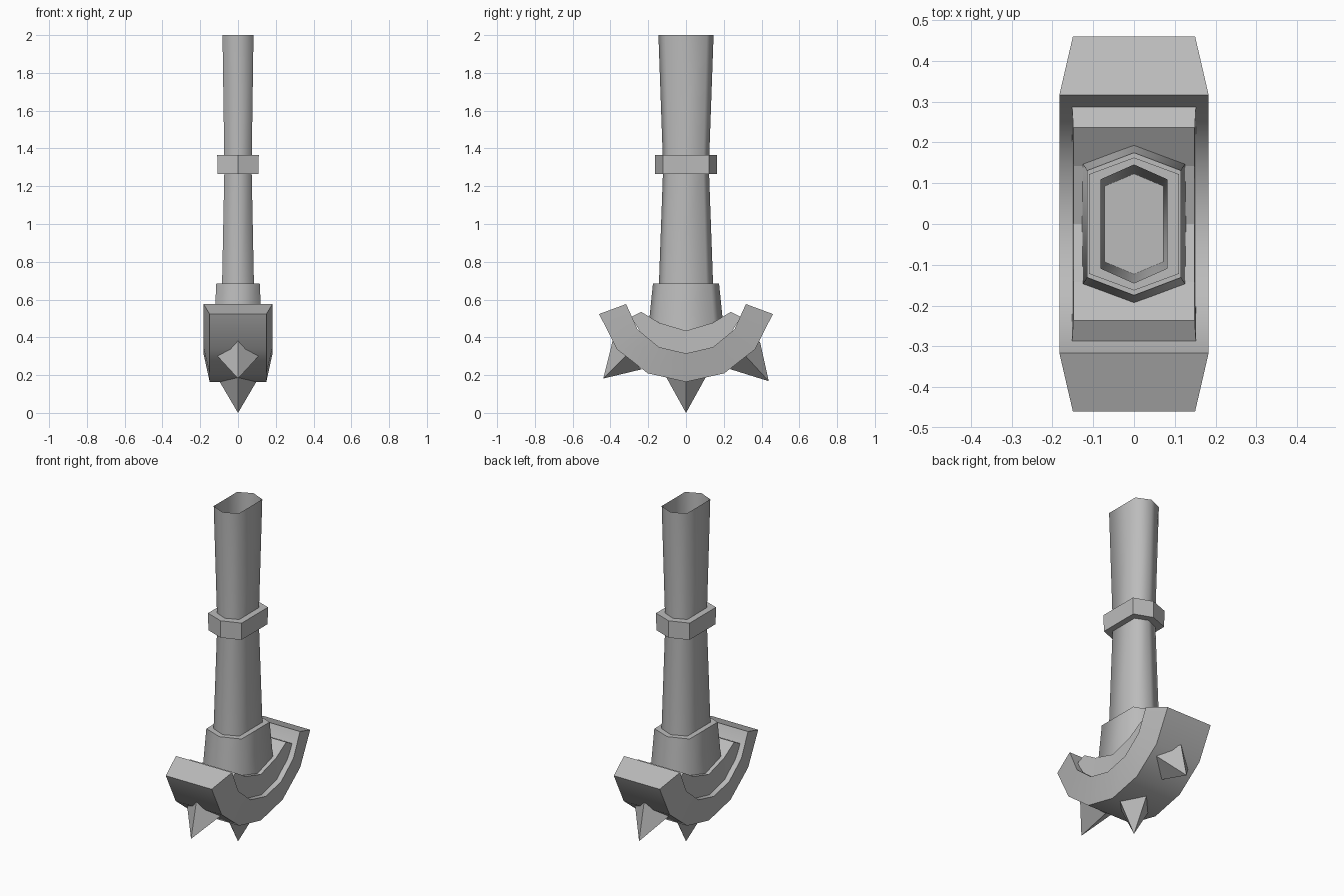
import bpy, bmesh
from math import sin, cos, radians
from mathutils import Vector

cube = bpy.data.objects.get("Cube")
if cube:
    bpy.data.objects.remove(cube)

metal = bpy.data.materials.new("grey metal")
metal.use_nodes = True
GREY = (0.5, 0.5, 0.5, 1)
metal.diffuse_color = GREY
metal.node_tree.nodes["Principled BSDF"].inputs["Base Color"].default_value = GREY


def loft(name, rings, smooth=0, cap_start=True, cap_end=True):
    """Skin a chain of equally sized point rings into one object."""
    bm = bmesh.new()
    loops = [[bm.verts.new(p) for p in ring] for ring in rings]
    for a, b in zip(loops, loops[1:]):
        n = len(a)
        for i in range(n):
            j = (i + 1) % n
            bm.faces.new((a[i], a[j], b[j], b[i]))
    if cap_start:
        bm.faces.new(loops[0][::-1])
    if cap_end:
        bm.faces.new(loops[-1])
    bmesh.ops.recalc_face_normals(bm, faces=bm.faces)
    mesh = bpy.data.meshes.new(name)
    bm.to_mesh(mesh)
    bm.free()
    mesh.materials.append(metal)
    obj = bpy.data.objects.new(name, mesh)
    bpy.context.collection.objects.link(obj)
    if smooth:
        bpy.ops.object.select_all(action='DESELECT')
        obj.select_set(True)
        bpy.context.view_layer.objects.active = obj
        bpy.ops.object.shade_smooth_by_angle(angle=radians(smooth))
    return obj


def hexagon(z, hx, hy):
    """Elongated hexagon pointing front and back."""
    c = hy * 0.75
    return [(0, -hy, z), (hx, -c, z), (hx, c, z), (0, hy, z), (-hx, c, z), (-hx, -c, z)]


# Hollow waisted shaft, open at the top
loft("shaft", [hexagon(0.5, 0.088, 0.15), hexagon(1.3, 0.072, 0.121),
               hexagon(2.0, 0.082, 0.146)], smooth=70, cap_end=False)

# Collar around the waist and socket at the foot
loft("collar", [hexagon(1.265, 0.108, 0.163), hexagon(1.365, 0.11, 0.163)])
loft("socket", [hexagon(0.42, 0.128, 0.202), hexagon(0.685, 0.115, 0.175)], smooth=70)

# Curved head, narrower on its outer side
CENTRE_Z = 0.638


def section(outer, inner, w_outer, w_inner):
    return [(-w_outer, *outer), (w_outer, *outer), (w_inner, *inner), (-w_inner, *inner)]


def on_arc(r, step, last):
    a = radians(last) * step / 3
    return r * sin(a), CENTRE_Z - r * cos(a)


loft("curved_head", [section(on_arc(0.474, i, 76), on_arc(0.323, i, 79), 0.15, 0.183)
                     for i in range(-3, 4)], smooth=30)

# Raised inlay along the inside of the head
half = [((0, 0.28), (0, 0.435)), ((0.17, 0.31), (0.142, 0.477)), ((0.29, 0.508), (0.237, 0.535))]
mirrored = [tuple((-y, z) for y, z in pair) for pair in half[:0:-1]]
loft("inlay", [section(o, i, 0.152, 0.149) for o, i in mirrored + half])


# Four-sided spikes under the head
def spike(name, centre, tip):
    centre, tip = Vector((0, *centre)), Vector((0, *tip))
    side = Vector((1, 0, 0))
    along = (tip - centre).normalized().cross(side)
    base = [centre + side * 0.115, centre + along * 0.108,
            centre - side * 0.115, centre - along * 0.108]
    loft(name, [base, [tip + (p - centre) * 0.001 for p in base]])


spike("bottom_spike", (0, 0.195), (0, 0))
spike("front_spike", (-0.312, 0.307), (-0.438, 0.182))
spike("back_spike", (0.312, 0.305), (0.438, 0.168))
